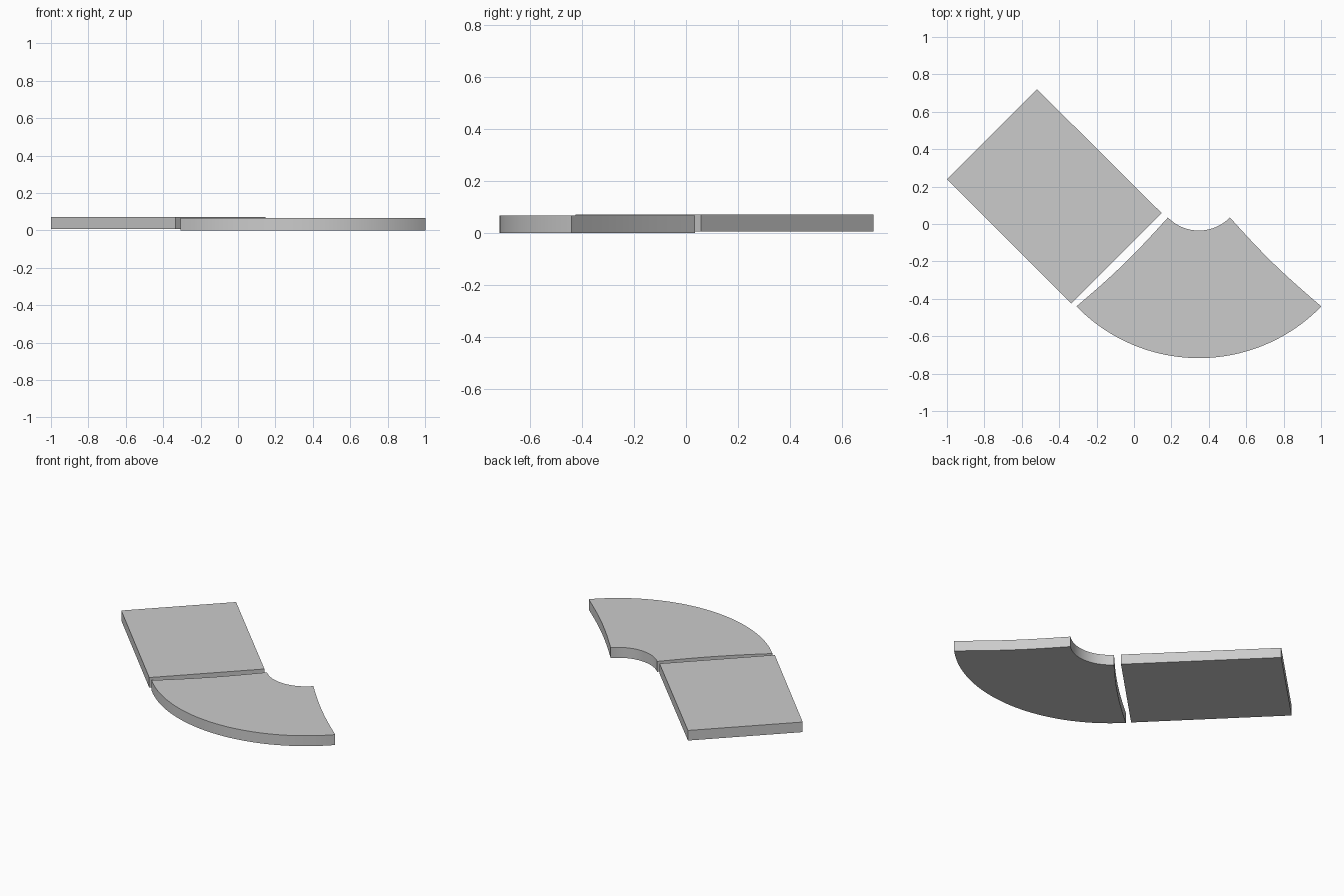
import bpy, bmesh
from math import sin, cos, pi, radians

if "Cube" in bpy.data.objects:
    bpy.data.objects.remove(bpy.data.objects["Cube"])


def slab(name, outline, z0, z1):
    """Extrude a flat counter-clockwise outline from z0 up to z1."""
    bm = bmesh.new()
    face = bm.faces.new([bm.verts.new((x, y, z0)) for x, y in outline])
    grown = bmesh.ops.extrude_face_region(bm, geom=[face], use_keep_orig=True)
    for v in grown["geom"]:
        if isinstance(v, bmesh.types.BMVert):
            v.co.z = z1
    bmesh.ops.recalc_face_normals(bm, faces=bm.faces)
    mesh = bpy.data.meshes.new(name)
    bm.to_mesh(mesh)
    bm.free()
    obj = bpy.data.objects.new(name, mesh)
    bpy.context.collection.objects.link(obj)
    bpy.context.view_layer.objects.active = obj
    bpy.ops.object.select_all(action='DESELECT')
    obj.select_set(True)
    bpy.ops.object.shade_smooth_by_angle(angle=radians(30))
    return obj


# Straight slab, turned 45 degrees
slab("straight_slab", [(-1, 0.24), (-0.335, -0.425), (0.148, 0.058), (-0.518, 0.72)],
     0.006, 0.071)

# Quarter-turn slab: ring sector whose end faces bow slightly inward
CX, CY, R_IN, R_OUT, BOW = 0.347, 0.196, 0.231, 0.913, 0.014
A0, A1 = radians(-135.8), radians(-44.2)


def arc(r, a, b, n):
    return [(CX + r * cos(a + (b - a) * i / n), CY + r * sin(a + (b - a) * i / n))
            for i in range(n + 1)]


def end_curve(a, r0, r1, side, n=8):
    pts = []
    for i in range(1, n):
        t = i / n
        r, d = r0 + (r1 - r0) * t, side * BOW * sin(pi * t)
        pts.append((CX + r * cos(a) - d * sin(a), CY + r * sin(a) + d * cos(a)))
    return pts


outline = (arc(R_OUT, A0, A1, 48) + end_curve(A1, R_OUT, R_IN, -1)
           + arc(R_IN, A1, A0, 32) + end_curve(A0, R_IN, R_OUT, 1))
slab("curved_slab", outline, 0.0, 0.067)
